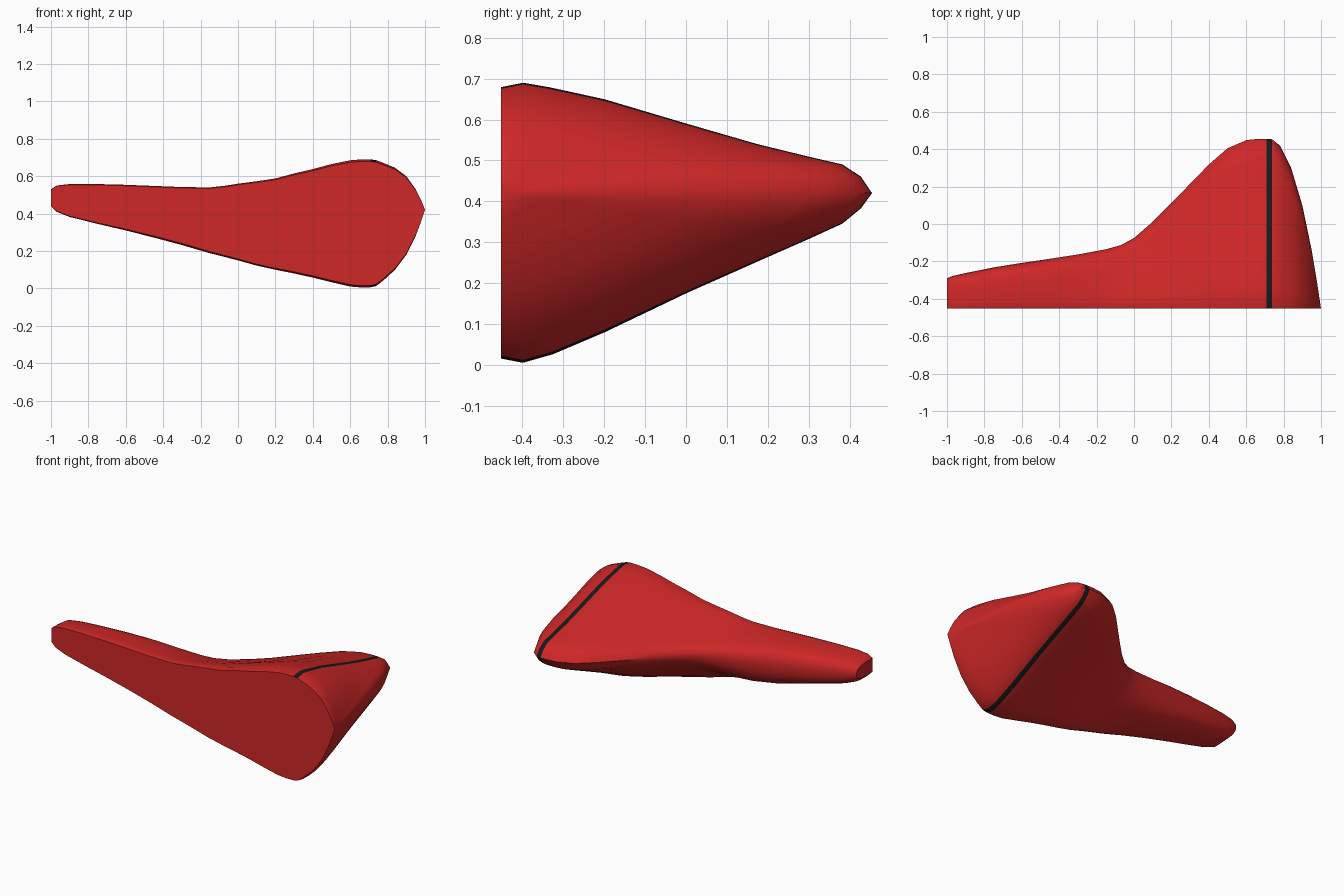
import bpy, bmesh

FLAT_Y = -0.453   # flat front side

# stations along the length: x, back edge y, bottom z, top z, ridge z
STATIONS = [
    (-1.0, -.290, .44, .53, .485), (-.97, -.278, .41, .55, .48),
    (-.90, -.262, .382, .558, .475), (-.75, -.232, .345, .558, .46),
    (-.60, -.208, .31, .554, .45), (-.45, -.186, .272, .548, .44),
    (-.30, -.163, .232, .542, .43), (-.15, -.135, .188, .54, .425),
    (-.07, -.113, .168, .549, .42), (0, -.075, .15, .56, .42),
    (.10, .012, .122, .573, .42), (.20, .112, .10, .588, .42),
    (.30, .215, .08, .615, .42), (.40, .318, .058, .638, .42),
    (.50, .405, .033, .665, .42), (.60, .448, .01, .685, .42),
    (.66, .455, .005, .69, .42), (.708, .455, .006, .69, .42),
    (.738, .453, .012, .686, .42), (.78, .42, .045, .67, .42),
    (.84, .30, .10, .645, .42), (.90, .10, .18, .60, .42),
    (.95, -.14, .28, .53, .42), (.98, -.32, .36, .47, .42),
    (1.0, FLAT_Y, .42, .42, .42),
]
# half sections (depth fraction, height fraction) from front edge to ridge
WING_TOP = [(0, .96), (.06, 1), (.13, .96), (.28, .85), (.5, .63),
            (.69, .445), (.83, .33), (.92, .26), (.97, .15), (1, 0)]
WING_BOTTOM = [(0, .975), (.06, 1), (.14, .95), (.28, .82), (.5, .59),
               (.69, .405), (.83, .27), (.92, .18), (.97, .09), (1, 0)]
BAR = [(0, .95), (.06, 1), (.18, 1), (.36, .98), (.55, .95),
       (.72, .88), (.85, .75), (.93, .58), (.98, .32), (1, 0)]


def section(x, y, zb, zt, zr):
    """Closed cross-section: blocky along the bar, wedge-shaped on the wing."""
    k = min(1, max(0, (.2 - x) / .7))
    k = k * k * (3 - 2 * k)

    def half(profile, end):
        pts = []
        for (t, h), (tb, hb) in zip(profile, BAR):
            t, h = t + (tb - t) * k, h + (hb - h) * k
            pts.append((x, FLAT_Y + (y - FLAT_Y) * t, zr + (end - zr) * h))
        return pts
    return half(WING_TOP, zt) + half(WING_BOTTOM, zb)[-2::-1]


def material(name, color):
    m = bpy.data.materials.new(name)
    m.diffuse_color = color
    return m


# lofted body with a dark stripe band
bm = bmesh.new()
rings = [[bm.verts.new(p) for p in section(*s)] for s in STATIONS]
n = len(rings[0])
for s, a, b in zip(STATIONS, rings, rings[1:]):
    for i in range(n):
        j = (i + 1) % n
        f = bm.faces.new((a[i], a[j], b[j], b[i]))
        f.material_index = int(s[0] == .708 and j != 0)
bm.faces.new(rings[0])
bmesh.ops.remove_doubles(bm, verts=bm.verts, dist=1e-5)
bmesh.ops.recalc_face_normals(bm, faces=bm.faces)
mesh = bpy.data.meshes.new("wedge_body")
bm.to_mesh(mesh)
bm.free()
body = bpy.data.objects.new("wedge_body", mesh)
bpy.context.collection.objects.link(body)
mesh.materials.append(material("red", (.62, .02, .02, 1)))
mesh.materials.append(material("black", (.01, .01, .01, 1)))

bpy.context.view_layer.objects.active = body
body.select_set(True)
bpy.ops.object.shade_smooth_by_angle(angle=.8)
